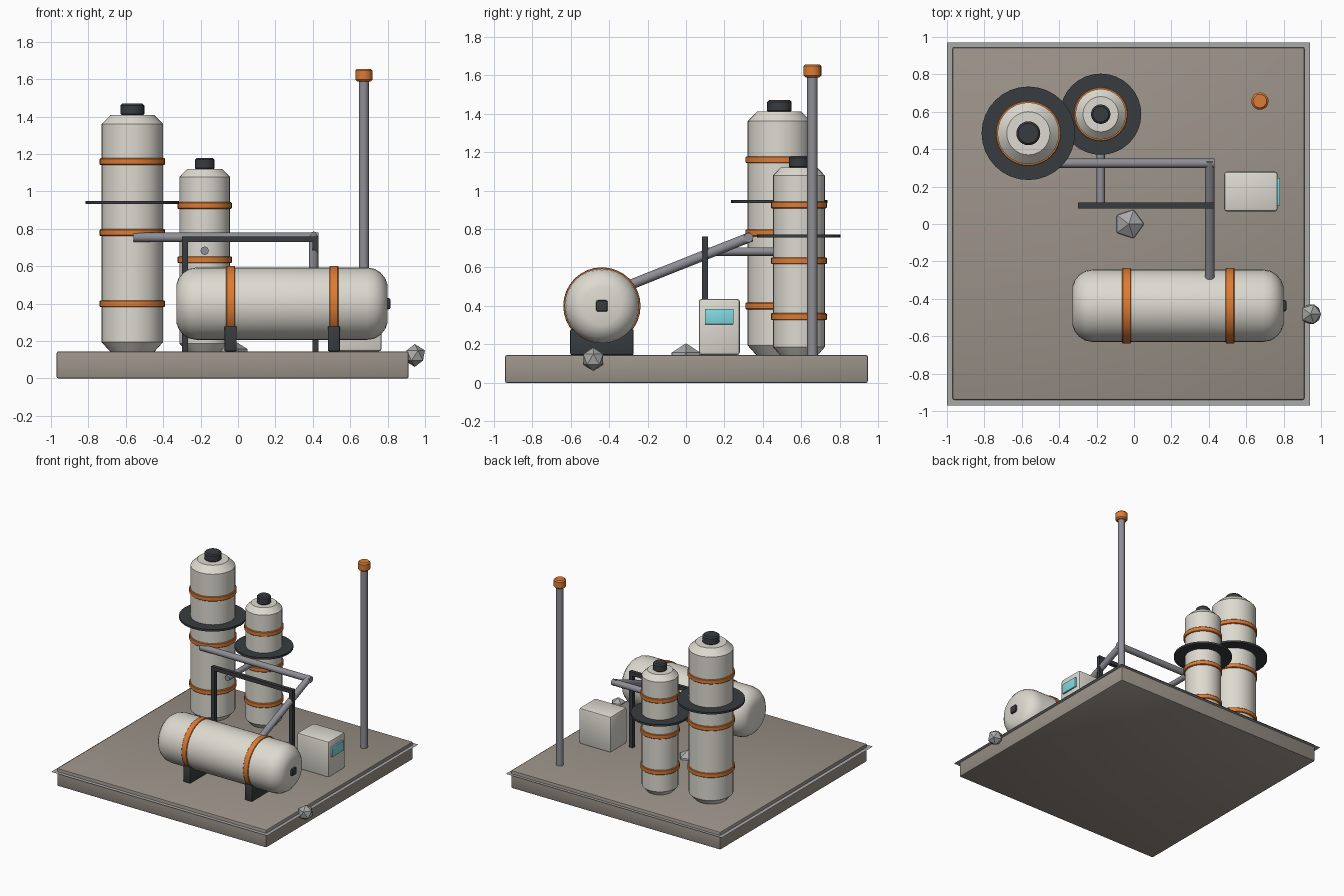
import bpy, bmesh, math
from mathutils import Vector, Matrix

if "Cube" in bpy.data.objects:
    bpy.data.objects.remove(bpy.data.objects["Cube"])


def material(name, rgb):
    m = bpy.data.materials.new(name)
    m.diffuse_color = (*rgb, 1)
    m.use_nodes = True
    m.node_tree.nodes["Principled BSDF"].inputs["Base Color"].default_value = m.diffuse_color
    return m


CREAM = material("cream_paint", (0.72, 0.70, 0.63))
ORANGE = material("orange_paint", (0.72, 0.20, 0.035))
DARK = material("dark_metal", (0.04, 0.045, 0.05))
STEEL = material("pipe_steel", (0.27, 0.27, 0.30))
SLAB = material("slab_concrete", (0.33, 0.29, 0.25))
GLASS = material("screen_cyan", (0.22, 0.70, 0.75))
STONE = material("stone", (0.40, 0.40, 0.40))


def finish(name, bm, mat, smooth=True):
    bmesh.ops.recalc_face_normals(bm, faces=bm.faces)
    me = bpy.data.meshes.new(name)
    bm.to_mesh(me)
    bm.free()
    me.materials.append(mat)
    ob = bpy.data.objects.new(name, me)
    bpy.context.collection.objects.link(ob)
    if smooth:
        bpy.ops.object.select_all(action='DESELECT')
        ob.select_set(True)
        bpy.context.view_layer.objects.active = ob
        bpy.ops.object.shade_smooth_by_angle(angle=math.radians(32))
    return ob


def lathe(name, origin, axis, profile, mat, sides=32):
    """Closed solid turned from (radius, height) points about an axis."""
    bm = bmesh.new()
    rings = [[bm.verts.new((r * math.cos(a), r * math.sin(a), h))
              for a in (2 * math.pi * i / sides for i in range(sides))]
             for r, h in profile]
    for lo, hi in zip(rings, rings[1:]):
        for i in range(sides):
            j = (i + 1) % sides
            bm.faces.new((lo[i], lo[j], hi[j], hi[i]))
    bm.faces.new(rings[0])
    bm.faces.new(rings[-1])
    rot = Vector((0, 0, 1)).rotation_difference(Vector(axis)).to_matrix().to_4x4()
    bm.transform(Matrix.Translation(origin) @ rot)
    return finish(name, bm, mat)


def drum(name, origin, axis, r, length, mat, bevel=0.0, sides=32):
    """Cylinder with optional chamfered rims."""
    pts = [(r, 0), (r, length)]
    if bevel:
        pts = [(r - bevel, 0), (r, bevel), (r, length - bevel), (r - bevel, length)]
    return lathe(name, origin, axis, pts, mat, sides)


def pipe(name, a, b, r):
    a, b = Vector(a), Vector(b)
    return drum(name, a, (b - a).normalized(), r, (b - a).length, STEEL, sides=16)


def box(name, lo, hi, mat, bevel=0.0):
    lo, hi = Vector(lo), Vector(hi)
    bm = bmesh.new()
    bmesh.ops.create_cube(bm, size=1)
    bm.transform(Matrix.Translation((lo + hi) / 2) @ Matrix.Diagonal((*(hi - lo), 1)))
    if bevel:
        bmesh.ops.bevel(bm, geom=bm.edges[:], offset=bevel, segments=2,
                        profile=0.5, affect='EDGES')
    return finish(name, bm, mat)


Z = (0, 0, 1)
X = (1, 0, 0)
TOP = 0.145

# Base slab with thin ground sheet
box("base_slab", (-0.97, -0.94, 0), (0.912, 0.945, TOP), SLAB, 0.01)
bm = bmesh.new()
bmesh.ops.create_grid(bm, x_segments=1, y_segments=1, size=0.97)
bm.transform(Matrix.Translation((-0.03, 0, 0.118)))
finish("ground_sheet", bm, STONE, False)


# Vertical towers: chamfered body, top cap, hoops and walkway ring
def tower(name, x, y, r, top, chamfer, cap_r, hoops, walk_z, walk_r):
    lathe(name + "_body", (x, y, 0), Z,
          [(r * 0.70, TOP - 0.005), (r, TOP + chamfer),
           (r, top - chamfer), (r * 0.70, top)], CREAM)
    drum(name + "_cap", (x, y, top - 0.005), Z, cap_r, 0.065, DARK, 0.01, 24)
    for i, z in enumerate(hoops):
        drum(f"{name}_hoop_{i + 1}", (x, y, z - 0.018), Z, r + 0.01, 0.036, ORANGE, 0.004)
    drum(name + "_walkway", (x, y, walk_z - 0.008), Z, walk_r, 0.016, DARK)


tower("tall_tower", -0.565, 0.485, 0.165, 1.41, 0.05, 0.064,
      (0.40, 0.78, 1.16), 0.942, 0.25)
tower("short_tower", -0.178, 0.587, 0.135, 1.12, 0.042, 0.052,
      (0.345, 0.635, 0.925), 0.763, 0.217)

# Horizontal tank with domed ends, hoops, saddles and end valve
TY, TZ, TR = -0.437, 0.40, 0.194
dome = [(0.10, 0.0), (0.135, 0.012), (0.165, 0.036), (0.186, 0.068), (TR, 0.11)]
L = 1.13
lathe("tank_body", (-0.33, TY, TZ), X,
      dome + [(r, L - h) for r, h in reversed(dome)], CREAM)
for i, x in enumerate((-0.04, 0.513)):
    drum(f"tank_hoop_{i + 1}", (x - 0.023, TY, TZ), X, TR + 0.007, 0.046, ORANGE, 0.003)
    box(f"tank_saddle_{i + 1}", (x - 0.033, TY - 0.165, TOP),
        (x + 0.033, TY + 0.165, 0.28), DARK, 0.008)
box("tank_valve", (0.77, TY - 0.03, TZ - 0.03), (0.815, TY + 0.03, TZ + 0.03), DARK, 0.01)

# Pipe runs
pipe("tower_pipe", (-0.56, 0.325, 0.755), (0.43, 0.325, 0.755), 0.025)
pipe("tank_pipe", (0.405, 0.34, 0.761), (0.405, -0.29, 0.51), 0.026)
pipe("branch_pipe", (-0.178, 0.50, 0.683), (-0.178, 0.115, 0.683), 0.022)

# Pipe support frame
for side, x in (("left", -0.284), ("right", 0.415)):
    box(f"frame_post_{side}", (x - 0.016, 0.083, TOP), (x + 0.016, 0.115, 0.76), DARK)
box("frame_beam", (-0.30, 0.084, 0.73), (0.431, 0.114, 0.76), DARK)

# Vent mast
drum("vent_mast", (0.673, 0.657, TOP), Z, 0.027, 1.45, STEEL, sides=20)
drum("vent_mast_cap", (0.673, 0.657, 1.588), Z, 0.046, 0.068, ORANGE, 0.01, 20)

# Control cabinet
box("control_cabinet", (0.482, 0.067, TOP), (0.768, 0.28, 0.437), CREAM, 0.015)
box("control_screen", (0.76, 0.098, 0.305), (0.78, 0.247, 0.385), GLASS, 0.002)


# Loose stones
def stone(name, loc, r, turn):
    bm = bmesh.new()
    bmesh.ops.create_icosphere(bm, subdivisions=1, radius=r)
    bm.transform(Matrix.Translation(loc) @ Matrix.Rotation(turn, 4, 'Z'))
    finish(name, bm, STONE, False)


stone("large_stone", (-0.027, 0.0, 0.118), 0.088, 0.0)
stone("small_stone", (0.945, -0.482, 0.123), 0.061, 0.0)
